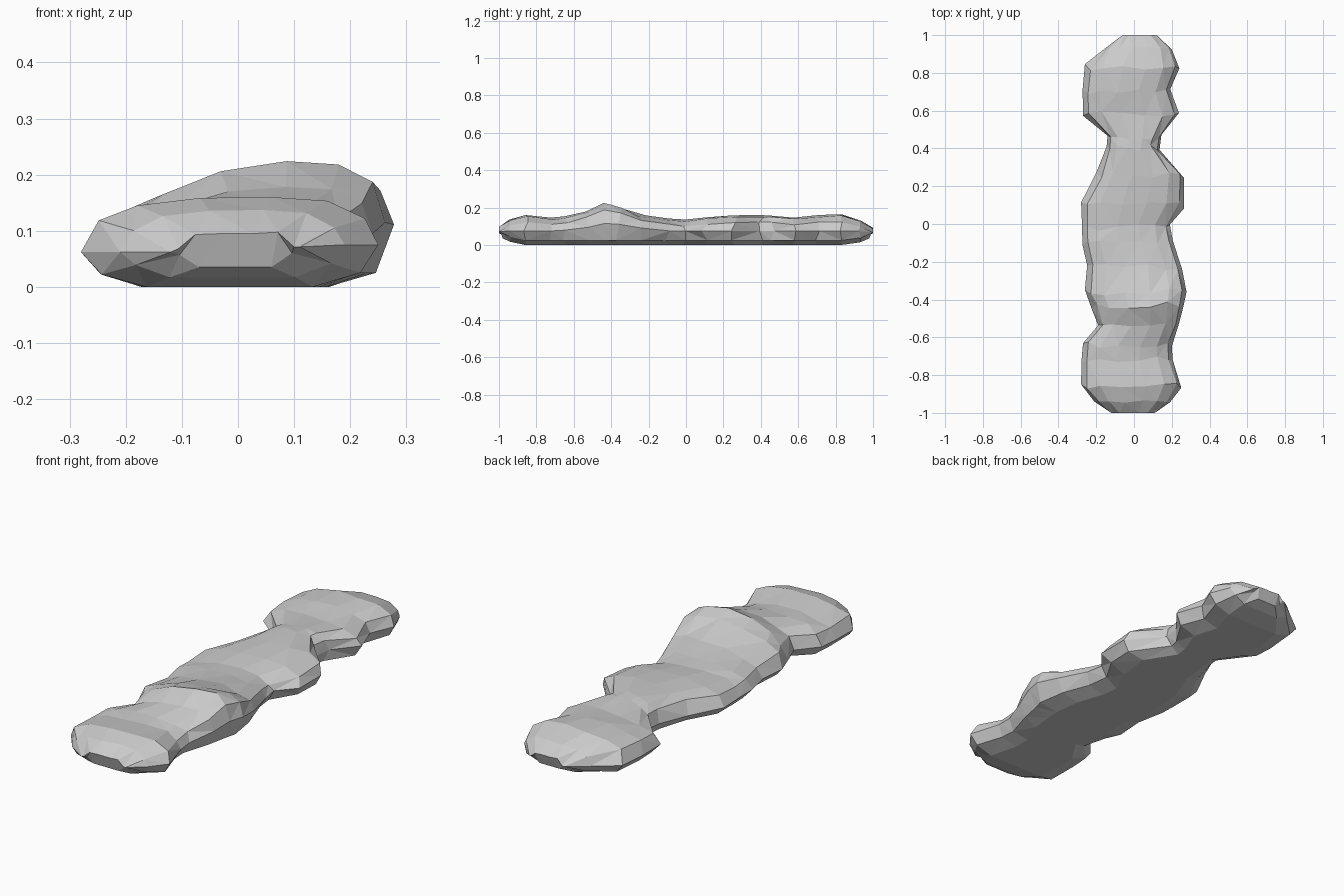
import bpy, bmesh, random

random.seed(4)

# Stations along the slab: y, left x, right x, crest height, sideways lean
stations = [
    (-0.99, -0.12, 0.11, 0.095, 0.0),
    (-0.94, -0.21, 0.19, 0.137, 0.0),
    (-0.86, -0.28, 0.25, 0.160, 0.0),
    (-0.72, -0.278, 0.205, 0.146, 0.0),
    (-0.64, -0.27, 0.20, 0.153, 0.1),
    (-0.53, -0.19, 0.24, 0.178, 0.5),
    (-0.43, -0.225, 0.262, 0.224, 1.0),
    (-0.36, -0.26, 0.278, 0.203, 0.9),
    (-0.23, -0.248, 0.255, 0.158, 0.4),
    (-0.10, -0.273, 0.205, 0.141, 0.0),
    (-0.02, -0.275, 0.19, 0.136, 0.0),
    (0.10, -0.28, 0.265, 0.148, 0.0),
    (0.26, -0.20, 0.265, 0.158, 0.0),
    (0.40, -0.145, 0.135, 0.161, 0.0),
    (0.46, -0.14, 0.145, 0.157, 0.0),
    (0.58, -0.27, 0.238, 0.146, 0.0),
    (0.70, -0.272, 0.192, 0.160, 0.0),
    (0.83, -0.26, 0.24, 0.164, 0.0),
    (0.93, -0.15, 0.20, 0.130, 0.0),
    (0.99, -0.06, 0.12, 0.088, 0.0),
]


def section(y, xl, xr, top, lean):
    """Rounded pebble cross-section with a flat underside."""
    w = xr - xl
    end = max(0.0, (abs(y) - 0.86) / 0.13)
    low = 0.035 * end ** 1.5
    side = 0.075 + 0.04 * lean
    pts = [
        (xl + 0.22 * w, low), (xr - 0.22 * w, low),
        (xr - 0.06 * w, low + 0.025), (xr, min(side, top * 0.75)),
        (xr - 0.045 * w, top * 0.76 + 0.02 * lean),
        (xr - 0.17 * w, top * 0.94 + 0.008 * lean),
        (xr - 0.36 * w, top), (xl + 0.40 * w, top * (0.99 - 0.07 * lean)),
        (xl + 0.19 * w, top * (0.91 - 0.16 * lean)),
        (xl + 0.06 * w, top * (0.75 - 0.17 * lean)),
        (xl, 0.062), (xl + 0.07 * w, low + 0.022),
    ]
    out = []
    for i, (x, z) in enumerate(pts):
        j = 0.018 if 1 < i else 0.0
        dy = random.uniform(-j, j) * (1 - min(end, 1))
        dz = random.uniform(-0.004, 0.004) if i in (4, 5, 8, 9) else 0
        # ends bulge most at mid height
        if end > 0.9:
            dy = (0.01 if i in (3, 4, 9, 10) or 4 < i < 9 else -0.01) * (1 if y > 0 else -1)
            if 4 < i < 9:
                z = top
        out.append((x, y + dy, z + dz))
    return out


# Stone slab: loft the sections, cap both ends, facet into triangles
bm = bmesh.new()
rings = [[bm.verts.new(p) for p in section(*s)] for s in stations]
for a, b in zip(rings, rings[1:]):
    n = len(a)
    for i in range(n):
        k = (i + 1) % n
        bm.faces.new((a[i], a[k], b[k], b[i]))
bm.faces.new(rings[0])
bm.faces.new(rings[-1])
bmesh.ops.triangulate(bm, faces=bm.faces[:], quad_method='SHORT_EDGE')
bmesh.ops.recalc_face_normals(bm, faces=bm.faces[:])
mesh = bpy.data.meshes.new("stone_slab")
bm.to_mesh(mesh)
bm.free()
slab = bpy.data.objects.new("stone_slab", mesh)
bpy.context.collection.objects.link(slab)
